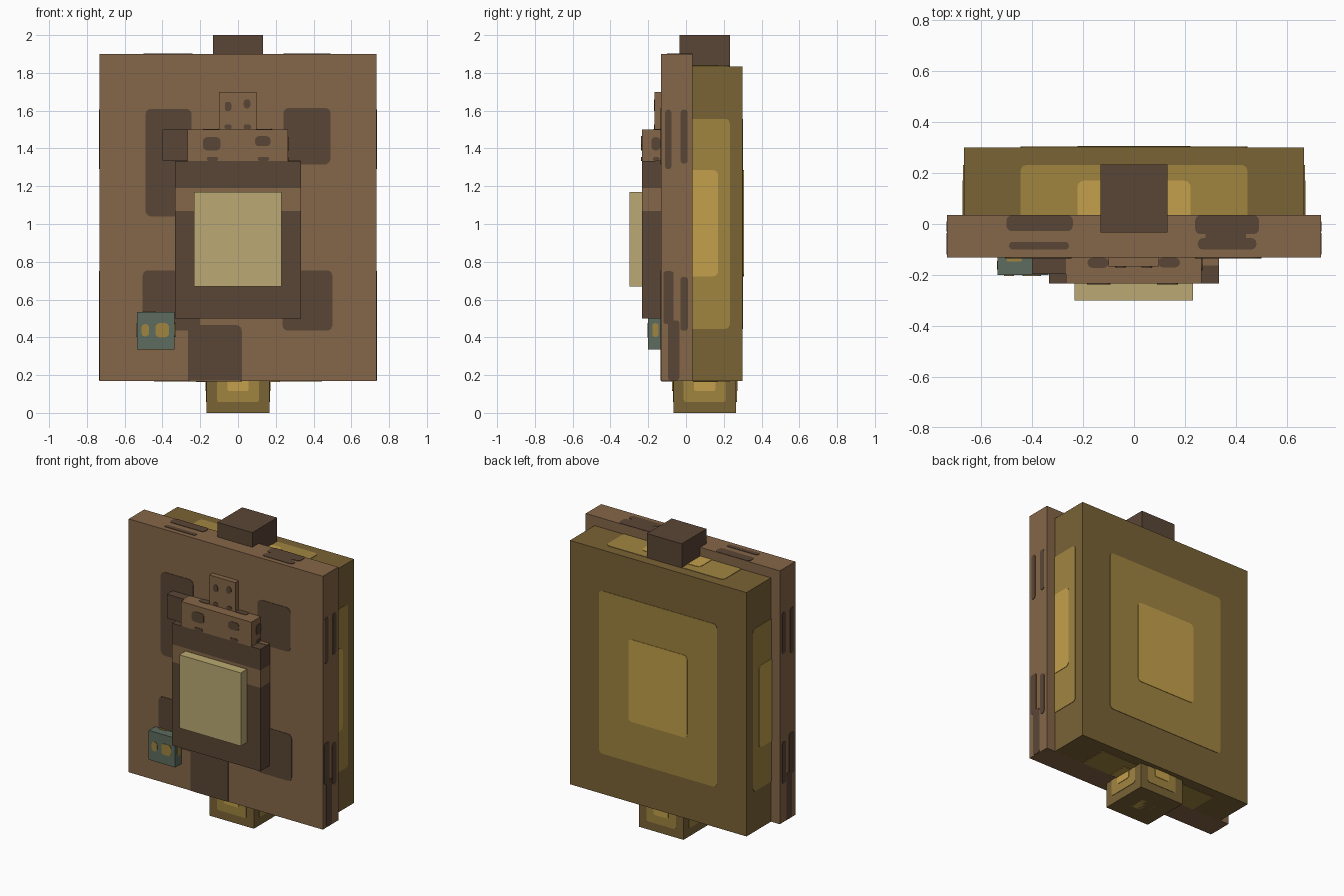
import bpy, bmesh, math
from mathutils import Vector

if "Cube" in bpy.data.objects:
    bpy.data.objects.remove(bpy.data.objects["Cube"])


def material(name, r, g, b):
    def lin(c):
        c /= 255
        return c / 12.92 if c <= 0.04045 else ((c + 0.055) / 1.055) ** 2.4
    m = bpy.data.materials.new(name)
    m.diffuse_color = (lin(r), lin(g), lin(b), 1)
    m.use_nodes = True
    m.node_tree.nodes["Principled BSDF"].inputs["Base Color"].default_value = m.diffuse_color
    return m


BROWN = material("brown", 133, 102, 72)
DARK = material("dark brown", 90, 70, 54)
TAN = material("pale tan", 187, 170, 115)
OLIVE = material("dark gold", 122, 99, 54)
GOLD = material("mid gold", 161, 133, 64)
BRIGHT = material("bright gold", 196, 160, 75)
TEAL = material("grey teal", 93, 108, 95)


def finish(bm, name, *mats):
    bmesh.ops.recalc_face_normals(bm, faces=bm.faces[:])
    me = bpy.data.meshes.new(name)
    bm.to_mesh(me)
    bm.free()
    for m in mats:
        me.materials.append(m)
    ob = bpy.data.objects.new(name, me)
    bpy.context.collection.objects.link(ob)
    return ob


def box_mesh(x, y, z):
    bm = bmesh.new()
    bmesh.ops.create_cube(bm, size=1)
    for v in bm.verts:
        v.co = [(a + b) / 2 + c * (b - a) for (a, b), c in zip((x, y, z), v.co)]
    return bm


def box(name, x, y, z, mat):
    return finish(box_mesh(x, y, z), name, mat)


def patches(name, axis, side, plane, rects, mat, radius=0.02, thick=0.003):
    """Thin rounded plates on the plane axis = plane; rects are (u0, u1, v0, v1)."""
    bm = bmesh.new()
    free = [i for i in range(3) if i != axis]
    for u0, u1, v0, v1 in rects:
        r = min(radius, (u1 - u0) * 0.45, (v1 - v0) * 0.45)
        verts = []
        for q, (cu, cv) in enumerate(((u1 - r, v1 - r), (u0 + r, v1 - r),
                                      (u0 + r, v0 + r), (u1 - r, v0 + r))):
            for k in range(4):
                a = math.pi / 2 * (q + k / 3)
                co = [0, 0, 0]
                co[axis] = plane
                co[free[0]] = cu + r * math.cos(a)
                co[free[1]] = cv + r * math.sin(a)
                verts.append(bm.verts.new(co))
        face = bm.faces.new(verts)
        ext = bmesh.ops.extrude_face_region(bm, geom=[face])
        d = Vector((0, 0, 0))
        d[axis] = side * thick
        bmesh.ops.translate(bm, vec=d, verts=[g for g in ext["geom"]
                                              if isinstance(g, bmesh.types.BMVert)])
        if face.is_valid and len(bm.faces) and not face.link_loops_ok if hasattr(face, "link_loops_ok") else False:
            bm.faces.remove(face)
    return finish(bm, name, mat)


# Main slabs
box("front_plate", (-0.733, 0.733), (-0.132, 0.035), (0.17, 1.90), BROWN)
box("back_case", (-0.667, 0.667), (0.035, 0.30), (0.17, 1.835), OLIVE)
box("top_cap", (-0.132, 0.132), (-0.034, 0.234), (1.80, 2.0), DARK)
box("bottom_knob", (-0.167, 0.167), (-0.067, 0.266), (0, 0.20), OLIVE)

# Nested gold panels on the case and the knob
for label, mat, t, hx, z0, z1, y1 in (("outer", GOLD, 0.003, 0.445, 0.445, 1.557, 0.232),
                                      ("inner", BRIGHT, 0.006, 0.222, 0.723, 1.285, 0.17)):
    patches("case_back_panel_" + label, 1, 1, 0.30, [(-hx, hx, z0, z1)], mat, 0.025, t)
    for s in (-1, 1):
        patches("case_side_panel_" + label, 0, s, s * 0.667, [(-0.08, y1, z0, z1)], mat, 0.025, t)
    patches("case_top_panel_" + label, 2, 1, 1.835, [(-hx, hx, -0.08, y1)], mat, 0.025, t)
    patches("case_bottom_panel_" + label, 2, -1, 0.17, [(-hx, hx, 0.036, y1)], mat, 0.01, t)

for label, mat, t, h, z0 in (("outer", GOLD, 0.003, 0.111, 0.057),
                             ("inner", BRIGHT, 0.006, 0.056, 0.115)):
    c = 0.099
    for s, y in ((-1, -0.067), (1, 0.266)):
        patches("knob_face_panel_" + label, 1, s, y, [(-h, h, z0, 0.24)], mat, 0.012, t)
    for s in (-1, 1):
        patches("knob_side_panel_" + label, 0, s, s * 0.167, [(c - h, c + h, z0, 0.24)], mat, 0.012, t)
    patches("knob_bottom_panel_" + label, 2, -1, 0.006, [(-h, h, c - h, c + h)], mat, 0.012, t)

# Dark blotches on the front plate
patches("plate_front_blotches", 1, -1, -0.132, [
    (-0.49, -0.245, 1.32, 1.61), (-0.49, -0.26, 1.04, 1.40), (0.24, 0.49, 1.315, 1.615),
    (-0.505, -0.25, 0.435, 0.755), (0.235, 0.50, 0.435, 0.755),
    (-0.265, 0.02, 0.25, 0.465), (-0.30, -0.20, 0.435, 0.52)], DARK, 0.03)
box("plate_front_lower_blotch", (-0.265, 0.02), (-0.135, -0.131), (0.171, 0.30), DARK)
for s in (-1, 1):
    patches("plate_side_blotches", 0, s, s * 0.733, [
        (-0.11, -0.077, 1.29, 1.605), (-0.028, 0.009, 1.32, 1.605),
        (-0.12, -0.065, 0.47, 0.75), (-0.03, 0.01, 0.435, 0.72),
        (-0.095, -0.035, 0.172, 0.49)], DARK, 0.015)
top_rects = [(-0.50, -0.24, -0.028, 0.034), (-0.49, -0.255, -0.10, -0.07),
             (0.24, 0.49, -0.04, 0.034), (0.25, 0.48, -0.10, -0.055),
             (0.28, 0.44, -0.07, -0.02)]
patches("plate_top_blotches", 2, 1, 1.90, top_rects, DARK)
patches("plate_bottom_blotches", 2, -1, 0.17, [(-0.265, 0.02, -0.13, -0.07),
                                               (-0.25, 0.0, -0.06, 0.03)], DARK)

# Torso: dark block with a brown band cut in by height
bm = box_mesh((-0.333, 0.333), (-0.234, -0.13), (0.50, 1.333))
for h in (1.07, 1.19):
    bmesh.ops.bisect_plane(bm, geom=bm.verts[:] + bm.edges[:] + bm.faces[:],
                           plane_co=(0, 0, h), plane_no=(0, 0, 1))
for f in bm.faces:
    f.material_index = int(1.07 < f.calc_center_median().z < 1.19 and abs(f.normal.z) < 0.5)
finish(bm, "torso", DARK, BROWN)
patches("torso_top_strip", 2, 1, 1.333, [(0.266, 0.332, -0.162, -0.133)], BROWN, 0.002)
box("chest_panel", (-0.233, 0.231), (-0.30, -0.23), (0.67, 1.17), TAN)

# Shoulder bar, its end block and the upright tab
box("shoulder_bar", (-0.267, 0.265), (-0.234, -0.13), (1.333, 1.50), BROWN)
box("shoulder_end", (-0.40, -0.267), (-0.197, -0.13), (1.336, 1.50), DARK)
box("upright_tab", (-0.10, 0.098), (-0.167, -0.13), (1.50, 1.70), BROWN)
patches("shoulder_front_spots", 1, -1, -0.234, [
    (-0.185, -0.093, 1.39, 1.46), (0.09, 0.172, 1.412, 1.465),
    (-0.165, -0.105, 1.334, 1.355), (0.105, 0.165, 1.334, 1.355)], DARK)
patches("shoulder_top_spots", 2, 1, 1.50, [(-0.182, -0.10, -0.172, -0.132),
                                           (0.095, 0.18, -0.17, -0.132)], DARK)
patches("shoulder_side_spots", 0, 1, 0.265, [(-0.183, -0.135, 1.39, 1.46),
                                             (-0.175, -0.14, 1.334, 1.355)], DARK)
patches("tab_spots", 1, -1, -0.167, [
    (-0.07, -0.035, 1.597, 1.647), (0.03, 0.066, 1.612, 1.66),
    (-0.072, -0.033, 1.502, 1.527), (0.03, 0.07, 1.502, 1.527)], DARK)

# Small teal box with gold spots
box("side_box", (-0.535, -0.335), (-0.20, -0.13), (0.335, 0.535), TEAL)
patches("side_box_front_spots", 1, -1, -0.20, [(-0.51, -0.47, 0.405, 0.47),
                                               (-0.437, -0.365, 0.40, 0.475)], GOLD)
for s, x in ((-1, -0.535), (1, -0.335)):
    patches("side_box_end_spot", 0, s, x, [(-0.178, -0.145, 0.402, 0.475)], GOLD)
patches("side_box_top_spot", 2, 1, 0.535, [(-0.50, -0.44, -0.147, -0.132)], GOLD)
